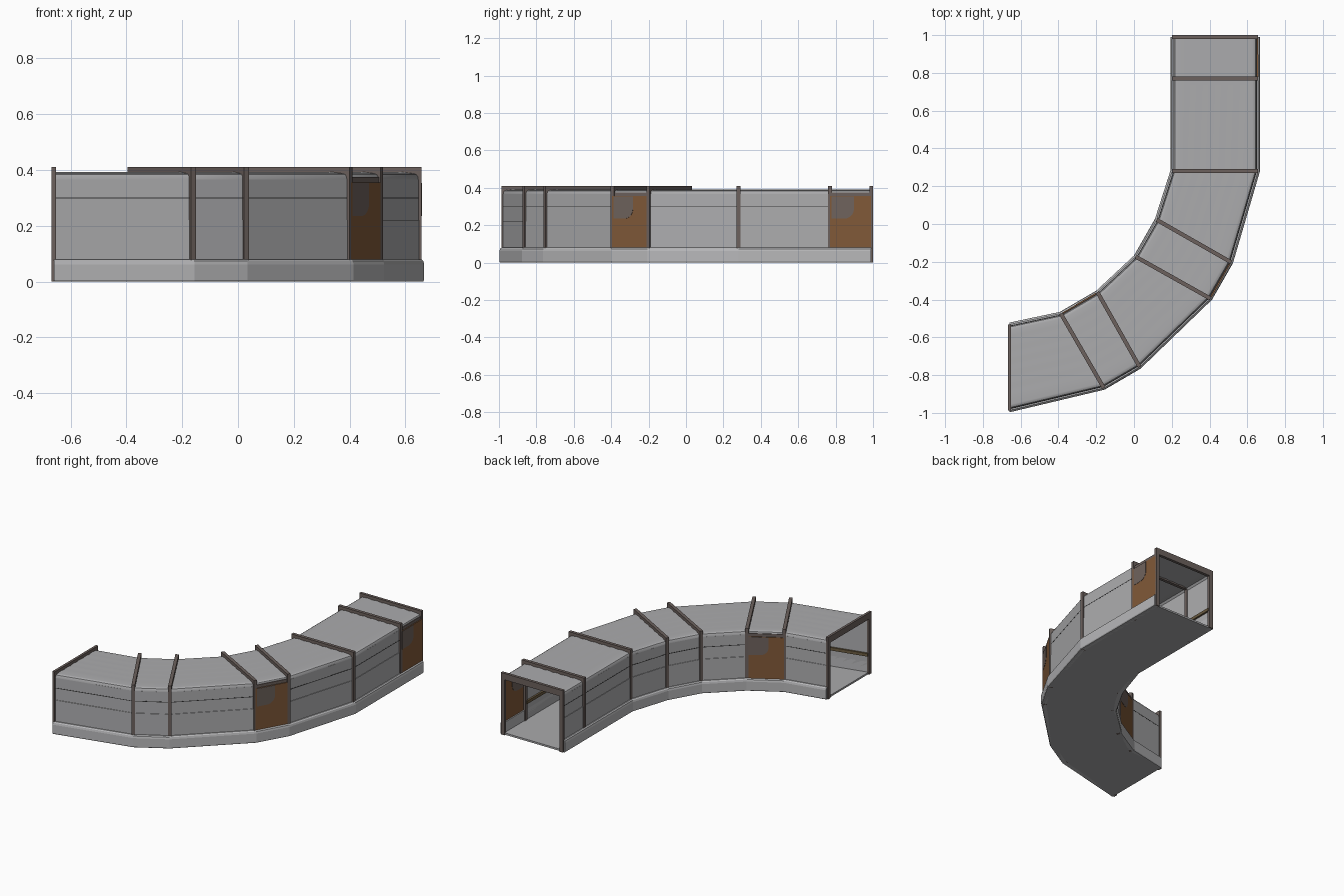
import bpy, bmesh, math
from mathutils import Vector

if "Cube" in bpy.data.objects:
    bpy.data.objects.remove(bpy.data.objects["Cube"])

W = 0.455  # corridor width, u = 0 on the outer side, u = W on the inner side
OUT = [(0.657, 0.99), (0.657, 0.77), (0.657, 0.28), (0.515, -0.203),
       (0.405, -0.395), (0.03, -0.757), (-0.16, -0.868), (-0.66, -0.987)]
INN = [(0.202, 0.99), (0.202, 0.77), (0.202, 0.28), (0.12, 0.022),
       (0.007, -0.172), (-0.19, -0.367), (-0.387, -0.475), (-0.66, -0.532)]


def material(name, c):
    m = bpy.data.materials.new(name)
    m.diffuse_color = (*c, 1)
    m.use_nodes = True
    m.node_tree.nodes["Principled BSDF"].inputs["Base Color"].default_value = m.diffuse_color
    return m


WALL = material("wall grey", (0.42, 0.42, 0.43))
ROOF = material("roof grey", (0.41, 0.41, 0.42))
BASE = material("base light grey", (0.48, 0.48, 0.49))
FLOOR = material("floor grey", (0.40, 0.40, 0.41))
FRAME = material("frame brown grey", (0.15, 0.12, 0.11))
DOOR = material("door rust", (0.22, 0.10, 0.04))
PATCH = material("door worn patch", (0.16, 0.125, 0.11))
SEAM = material("seam dark", (0.04, 0.04, 0.04))
RAIL = material("rail brown", (0.14, 0.10, 0.05))


def at(s, u, z):
    """Point at (fractional) station s, distance u across, height z."""
    i = min(int(s), 6)
    f = s - i
    pts = []
    for k in (i, i + 1):
        a, b = Vector(OUT[k]), Vector(INN[k])
        pts.append(a + (b - a).normalized() * u)
    p = pts[0].lerp(pts[1], f)
    return Vector((p.x, p.y, z))


def finish(bm, name, mat, smooth=False):
    bmesh.ops.recalc_face_normals(bm, faces=bm.faces[:])
    me = bpy.data.meshes.new(name)
    bm.to_mesh(me)
    bm.free()
    me.materials.append(mat)
    ob = bpy.data.objects.new(name, me)
    bpy.context.collection.objects.link(ob)
    if smooth:
        bpy.context.view_layer.objects.active = ob
        ob.select_set(True)
        bpy.ops.object.shade_smooth_by_angle(angle=math.radians(32))
        ob.select_set(False)
    return ob


def loft(rings, name, mat, smooth=False):
    bm = bmesh.new()
    rs = [[bm.verts.new(p) for p in r] for r in rings]
    n = len(rs[0])
    for a, b in zip(rs, rs[1:]):
        for j in range(n):
            bm.faces.new((a[j], a[(j + 1) % n], b[(j + 1) % n], b[j]))
    bm.faces.new(rs[0])
    bm.faces.new(rs[-1])
    return finish(bm, name, mat, smooth)


def sweep(name, prof, stations, mat, side=0, smooth=False):
    """Sweep a closed (u, z) profile along stations; side 1 mirrors it."""
    return loft([[at(s, W - u if side else u, z) for u, z in prof] for s in stations],
                name, mat, smooth)


def rect(u0, u1, z0, z1):
    return [(u0, z0), (u1, z0), (u1, z1), (u0, z1)]


ALL = list(range(8))
SIDES = ("outer", "inner")
DOORS = {(0, 0), (3, 0), (5, 1)}

# floor slab
sweep("floor", rect(0.0, W, 0.0, 0.012), ALL, FLOOR)

# roof: rounded shoulders and shallow ridges
top = [(0.008, 0.362), (0.009, 0.374), (0.014, 0.383), (0.024, 0.388)]
n = 12
top += [(0.03 + (W - 0.06) * i / n, 0.388 + (0.004 if i % 2 else 0.0)) for i in range(n + 1)]
top += [(W - u, z) for u, z in reversed(top[:4])]
under = [(W - 0.02, 0.362), (W - 0.03, 0.374)]
under += [(W - 0.04 - (W - 0.08) * i / n, 0.376 + (0.004 if i % 2 else 0.0)) for i in range(n + 1)]
under += [(0.03, 0.374), (0.02, 0.362)]
sweep("roof", top + under, ALL, ROOF, smooth=True)

for side, label in enumerate(SIDES):
    # rounded base skirt
    sweep(f"{label}_base", [(0.02, 0.0), (-0.006, 0.0), (-0.01, 0.006), (-0.01, 0.062),
                            (-0.007, 0.074), (0.0, 0.08), (0.02, 0.08)], ALL, BASE, side)
    for b in range(7):
        bay = (b, b + 1)
        if (b, side) in DOORS:
            # door, header and worn corner patch
            sweep(f"{label}_door_{b}", rect(0.0, 0.012, 0.01, 0.355), bay, DOOR, side)
            sweep(f"{label}_door_header_{b}", rect(0.005, 0.02, 0.355, 0.375), bay, FRAME, side)
            shape = [(0.04, 0.354), (0.04, 0.235), (0.34, 0.235)]
            shape += [(0.34 + 0.24 * math.sin(t), 0.285 - 0.05 * math.cos(t))
                      for t in (math.pi * k / 12 for k in range(1, 7))]
            shape += [(0.58, 0.354)]
            rings = []
            for u in (-0.0015, 0.0135):
                rings.append([at(b + (v if side else 1 - v), W - u if side else u, z)
                              for v, z in shape])
            loft(rings, f"{label}_door_patch_{b}", PATCH)
        else:
            # wall panel with a faint kink, dark seam and inside rail
            sweep(f"{label}_wall_{b}", [(0.006, 0.01), (0.006, 0.22), (0.008, 0.221), (0.008, 0.366),
                                        (0.02, 0.366), (0.02, 0.01)], bay, WALL, side)
            sweep(f"{label}_seam_{b}", rect(0.0072, 0.012, 0.297, 0.301), bay, SEAM, side)
            sweep(f"{label}_rail_{b}", rect(0.018, 0.032, 0.12, 0.14), bay, RAIL, side)

# door frames / ribs: inverted U at each station
for s in ALL:
    a, b = Vector(OUT[s]), Vector(INN[s])
    d = (b - a).normalized()
    h = Vector((-d.y, d.x)) * (0.0095 if s in (0, 7) else 0.0105)
    if s == 7:
        h *= 0.85
    U = [(0, 0), (0, 0.41), (W, 0.41), (W, 0), (W - 0.026, 0), (W - 0.026, 0.368),
         (0.026, 0.368), (0.026, 0)]
    rings = [[Vector((*(a + d * u + k * h), z)) for u, z in U] for k in (-1, 1)]
    loft(rings, f"frame_{s}", FRAME)
